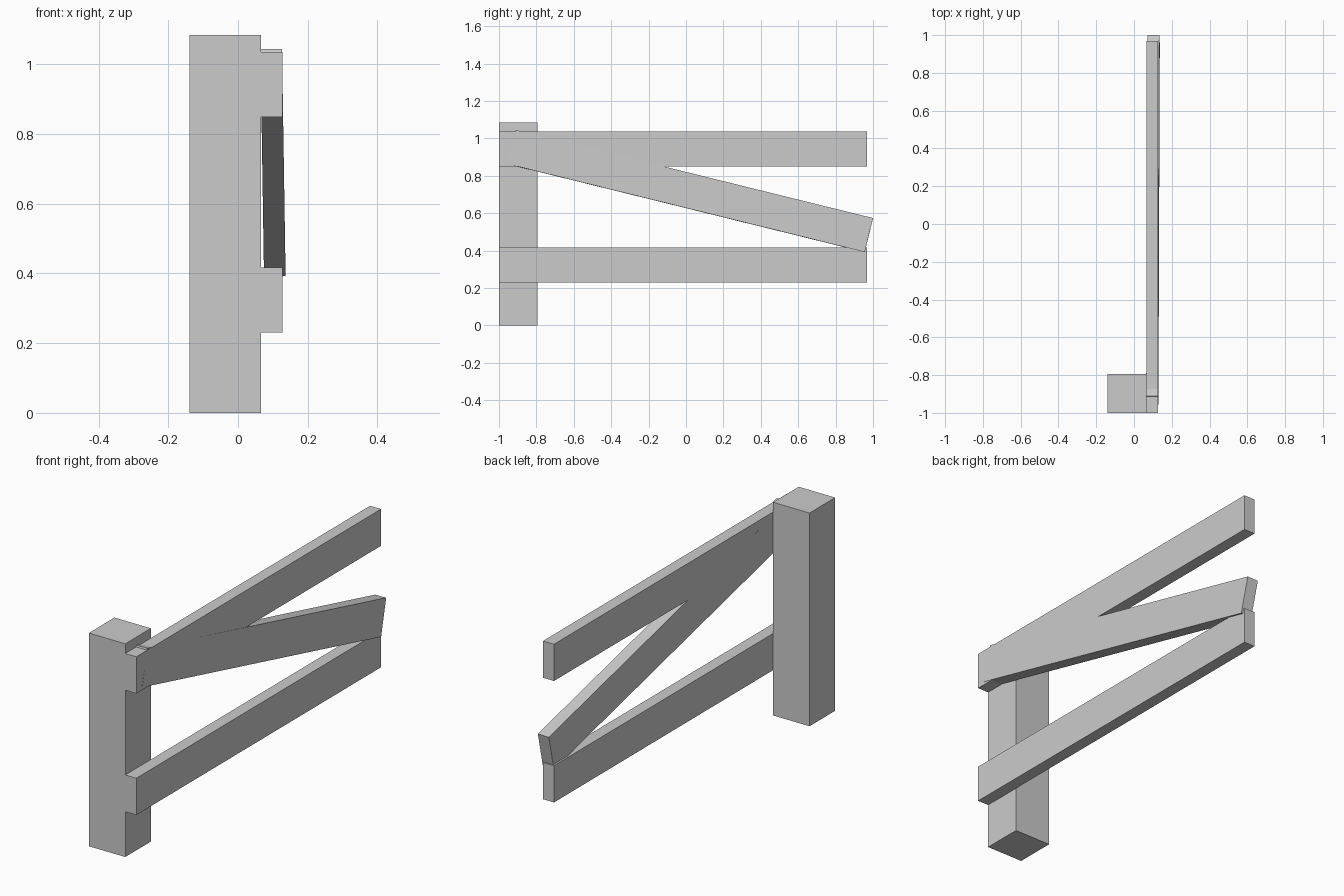
import bpy
from math import radians

if "Cube" in bpy.data.objects:
    bpy.data.objects.remove(bpy.data.objects["Cube"])


def box(name, center, size, rot=(0, 0, 0)):
    bpy.ops.mesh.primitive_cube_add(size=1, location=center)
    ob = bpy.context.object
    ob.name = name
    ob.scale = size
    bpy.ops.object.transform_apply(location=False, rotation=False, scale=True)
    ob.rotation_euler = [radians(a) for a in rot]
    return ob


# Square upright post
box("post", (-0.037, -0.897, 0.5425), (0.205, 0.206, 1.085))

# Two horizontal rails and the slightly askew fallen plank share one board size
board = (0.062, 1.968, 0.187)
for name, z in (("lower_rail", 0.324), ("upper_rail", 0.942)):
    box(name, (0.0965, -0.016, z), board)
box("fallen_plank", (0.1005, 0.0225, 0.718), board, (-13.85, -0.9, 0))
